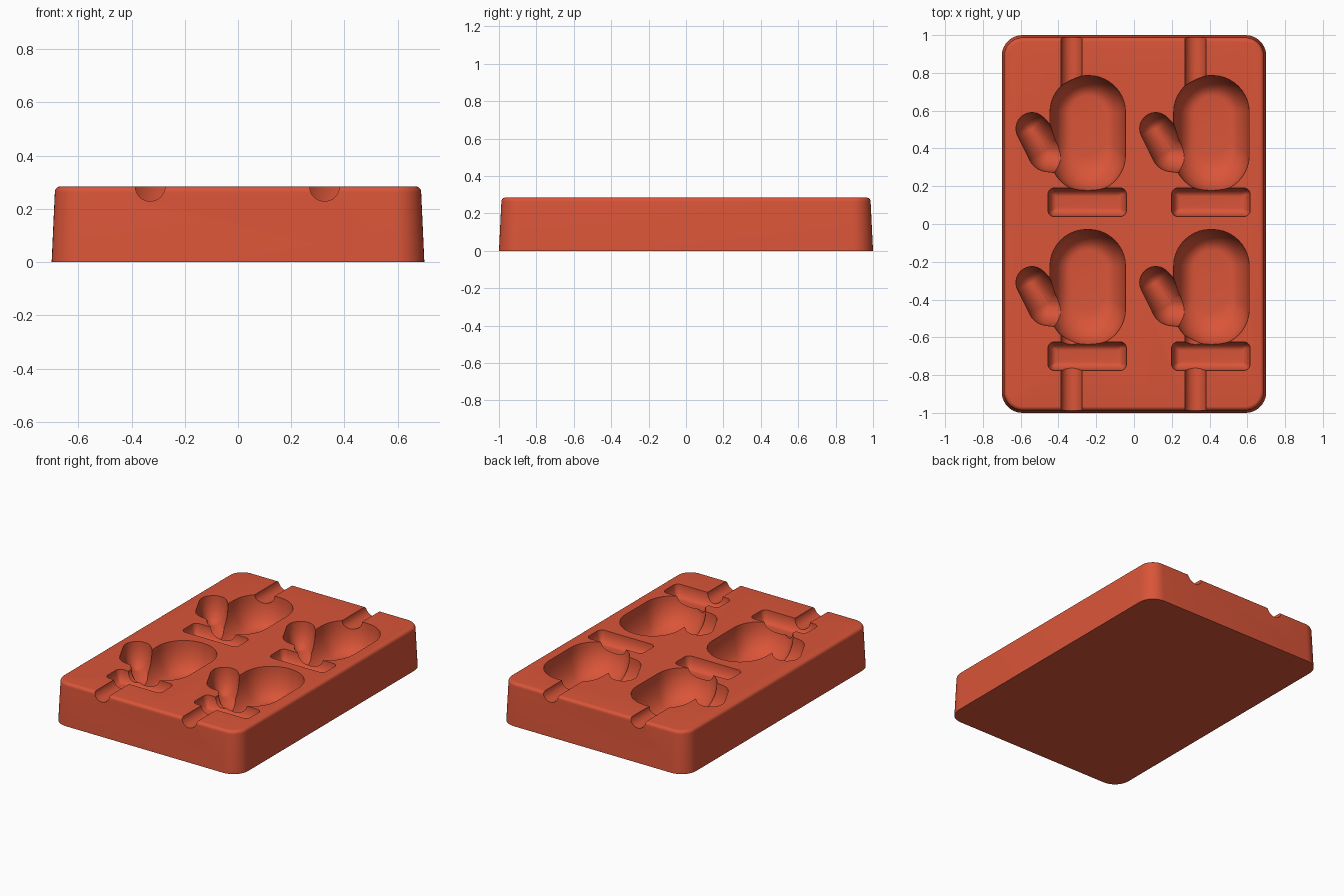
import bpy, bmesh, math

if "Cube" in bpy.data.objects:
    bpy.data.objects.remove(bpy.data.objects["Cube"])

TOP = 0.285
COLUMN, ROW = 0.655, -0.815   # spacing of the repeated cavities

clay = bpy.data.materials.new("terracotta_red")
clay.use_nodes = True
clay.diffuse_color = (0.70, 0.09, 0.04, 1)
clay.node_tree.nodes["Principled BSDF"].inputs["Base Color"].default_value = clay.diffuse_color


def finish(name, bm):
    bmesh.ops.recalc_face_normals(bm, faces=bm.faces)
    mesh = bpy.data.meshes.new(name)
    bm.to_mesh(mesh)
    bm.free()
    mesh.materials.append(clay)
    obj = bpy.data.objects.new(name, mesh)
    bpy.context.collection.objects.link(obj)
    return obj


def outline(cx, cy, hx, hy, r, z, steps=10):
    """Rounded rectangle as a ring of points."""
    r = min(r, hx * 0.97, hy * 0.97)
    points = []
    for corner, (sx, sy) in enumerate([(1, 1), (-1, 1), (-1, -1), (1, -1)]):
        for i in range(steps + 1):
            a = math.pi / 2 * (corner + i / steps)
            points.append((cx + sx * (hx - r) + r * math.cos(a),
                           cy + sy * (hy - r) + r * math.sin(a), z))
    return points


def loft(name, rings):
    bm = bmesh.new()
    loops = [[bm.verts.new(p) for p in ring] for ring in rings]
    n = len(loops[0])
    for low, high in zip(loops, loops[1:]):
        for i in range(n):
            bm.faces.new((low[i], low[(i + 1) % n], high[(i + 1) % n], high[i]))
    bm.faces.new(loops[0])
    bm.faces.new(loops[-1])
    return finish(name, bm)


def pocket(name, cx, cy, hx, hy, r, depth, fillet, low_fillet):
    """Cavity with a rounded floor; the -y end may slope more gently."""
    rings = [outline(cx, cy, hx, hy, r, TOP + 0.05)]
    for i in range(11):
        a = math.pi / 2 * i / 10
        t = 1 - math.cos(a)
        side, low = fillet * t, low_fillet * t
        rings.append(outline(cx, cy + (low - side) / 2, hx - side,
                             hy - (low + side) / 2, max(r - side, 0.01),
                             TOP - depth * math.sin(a)))
    return loft(name, rings)


def capsule(name, start, end, depth, segments=16, levels=10):
    """Bowl between two round ends (x, y, radius), stacked as stadium rings."""
    (x0, y0, r0), (x1, y1, r1) = start, end
    heading = math.atan2(y1 - y0, x1 - x0)
    # tilt of the side tangents between unequal circles
    tilt = math.acos((r0 - r1) / math.hypot(x1 - x0, y1 - y0))

    def ring(scale, z):
        far = [heading - tilt + 2 * tilt * i / segments for i in range(segments + 1)]
        near = [heading + tilt + (2 * math.pi - 2 * tilt) * i / segments
                for i in range(segments + 1)]
        return ([(x1 + scale * r1 * math.cos(a), y1 + scale * r1 * math.sin(a), z) for a in far]
                + [(x0 + scale * r0 * math.cos(a), y0 + scale * r0 * math.sin(a), z) for a in near])

    rings = [ring(1, TOP + 0.05)]
    for i in range(levels + 1):
        a = 0.97 * math.pi / 2 * i / levels
        rings.append(ring(math.cos(a), TOP - depth * math.sin(a)))
    return loft(name, rings)


def channel(name, x, y0, y1, r=0.056):
    """U-shaped pouring groove along y."""
    profile = [(x + r, TOP + 0.05), (x - r, TOP + 0.05)]
    profile += [(x - r * math.cos(math.pi * i / 16), TOP - r * math.sin(math.pi * i / 16))
                for i in range(17)]
    return loft(name, [[(px, y, pz) for px, pz in profile] for y in (y0, y1)])


# Tapered block with rounded corners and a softened top rim
rings = [outline(0, 0, 0.70, 1.0, 0.11, 0)]
for i in range(7):
    a = math.pi / 2 * i / 6
    t = 0.022 * (1 - math.cos(a))
    rings.append(outline(0, 0, 0.688 - t, 0.987 - t, 0.10 - t,
                         TOP - 0.022 + 0.022 * math.sin(a)))
block = loft("mold_block", rings)

# Mitten cavities, cuff slots and pouring grooves
cutters = []
for dx in (0, COLUMN):
    for dy in (0, ROW):
        cutters.append(pocket("palm_cutter", dx - 0.245, dy + 0.478, 0.2, 0.308,
                              0.2, 0.2, 0.11, 0.19))
        tip, bend, root = [(x + dx, y + dy, r) for x, y, r in
                           ((-0.54, 0.505, 0.085), (-0.455, 0.385, 0.108),
                            (-0.36, 0.37, 0.105))]
        cutters.append(capsule("thumb_cutter", tip, bend, 0.165))
        cutters.append(capsule("thumb_root_cutter", bend, root, 0.168))
        cutters.append(pocket("cuff_cutter", dx - 0.248, dy + 0.115, 0.208, 0.076,
                              0.035, 0.08, 0.045, 0.045))
    cutters.append(channel("back_groove_cutter", dx - 0.33, 0.66, 1.1))
    cutters.append(channel("front_groove_cutter", dx - 0.33, -1.1, -0.56))

for cutter in cutters:
    cutter.hide_render = True
    mod = block.modifiers.new(cutter.name, "BOOLEAN")
    mod.operation = "DIFFERENCE"
    mod.solver = "EXACT"
    mod.object = cutter

bpy.ops.object.select_all(action="DESELECT")
bpy.context.view_layer.objects.active = block
block.select_set(True)
for mod in list(block.modifiers):
    bpy.ops.object.modifier_apply(modifier=mod.name)
for cutter in cutters:
    bpy.data.objects.remove(cutter)
bpy.ops.object.shade_smooth_by_angle(angle=math.radians(30))
